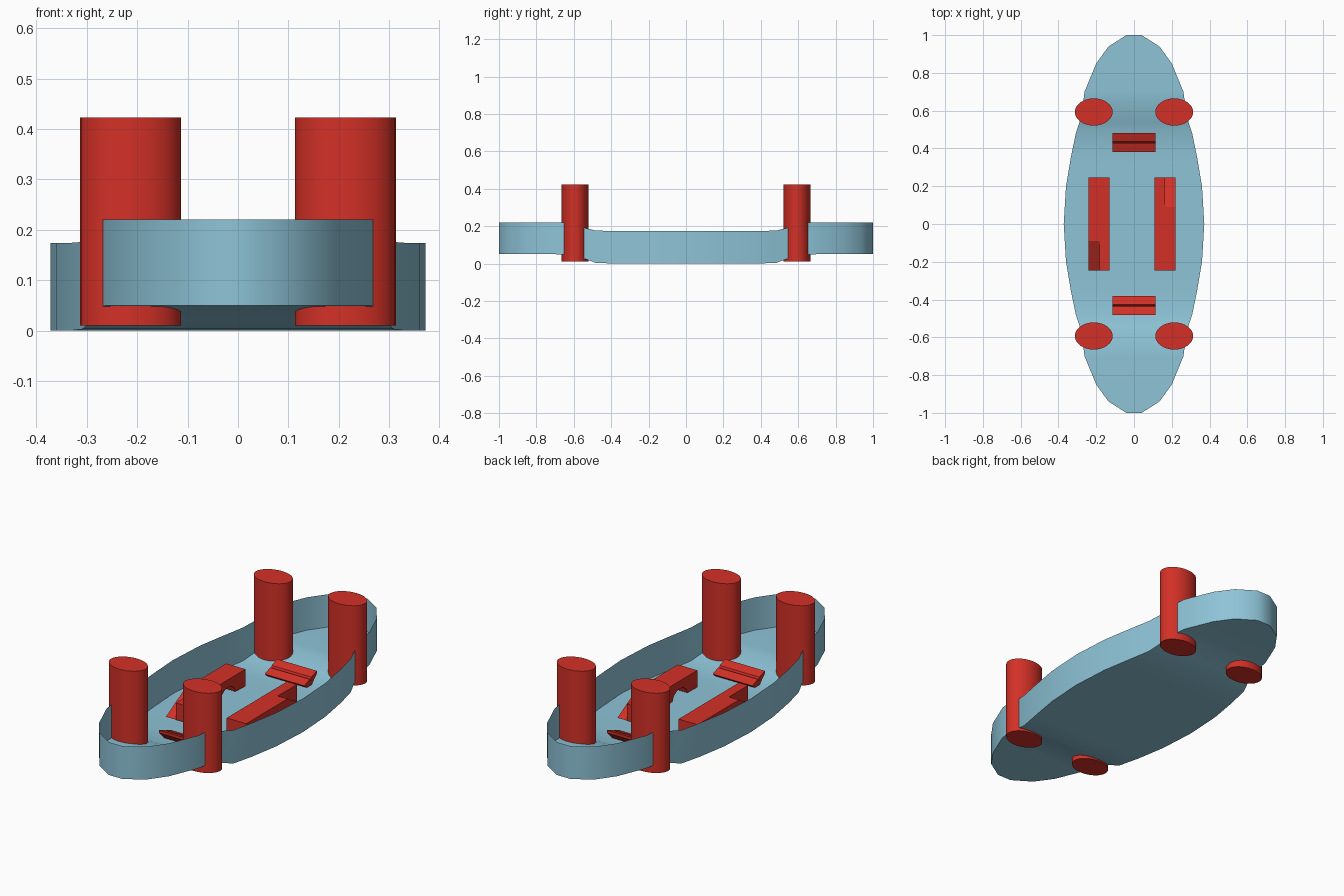
import bpy, bmesh, math
from mathutils import Matrix

if "Cube" in bpy.data.objects:
    bpy.data.objects.remove(bpy.data.objects["Cube"])


def material(name, color):
    m = bpy.data.materials.new(name)
    m.diffuse_color = color
    m.use_nodes = True
    m.node_tree.nodes["Principled BSDF"].inputs["Base Color"].default_value = m.diffuse_color
    return m


BLUE = material("hull_blue", (0.27, 0.55, 0.68, 1))
RED = material("fitting_red", (0.65, 0.03, 0.02, 1))


def finish(bm, name, mat, angle=None, recalc=True):
    if recalc:
        bmesh.ops.recalc_face_normals(bm, faces=bm.faces)
    me = bpy.data.meshes.new(name)
    bm.to_mesh(me)
    bm.free()
    me.materials.append(mat)
    ob = bpy.data.objects.new(name, me)
    bpy.context.collection.objects.link(ob)
    if angle:
        bpy.context.view_layer.objects.active = ob
        ob.select_set(True)
        bpy.ops.object.shade_smooth_by_angle(angle=math.radians(angle))
        ob.select_set(False)
    return ob


def extrude(bm, pts, vec):
    """Closed prism from a planar outline."""
    f = bm.faces.new([bm.verts.new(p) for p in pts])
    r = bmesh.ops.extrude_face_region(bm, geom=[f], use_keep_orig=True)
    vs = [g for g in r["geom"] if isinstance(g, bmesh.types.BMVert)]
    bmesh.ops.translate(bm, verts=vs, vec=vec)


def spin(bm, half_turn):
    if half_turn:
        bm.transform(Matrix.Rotation(math.pi, 4, "Z"))


# Hull: thin open tray, lofted along y (y, half width, bottom, rim)
half = [(1.0, .04, .05, .22), (.94, .135, .05, .22), (.85, .2, .05, .22),
        (.70, .262, .05, .22), (.65, .268, .048, .22), (.54, .288, .025, .19),
        (.48, .308, .003, .176), (.36, .333, 0, .174), (.2, .36, 0, .174)]
stations = [(-s[0],) + s[1:] for s in half] + [(0, .372, 0, .174)] + half[::-1]
bm = bmesh.new()
rows = []
for y, w, zb, zt in stations:
    rows.append([bm.verts.new(p) for p in
                 [(-w, y, zt), (-w, y, zb), (w, y, zb), (w, y, zt)]])
for a, b in zip(rows, rows[1:]):
    for i in range(3):
        bm.faces.new((a[i], b[i], b[i + 1], a[i + 1]))
for r in (rows[0], rows[-1]):
    bm.faces.new(r)
finish(bm, "hull", BLUE, 40)

# Four oval posts
for sx in (-1, 1):
    for sy in (-1, 1):
        bm = bmesh.new()
        bmesh.ops.create_cone(bm, cap_ends=True, segments=32, radius1=1,
                              radius2=1, depth=.413)
        bm.transform(Matrix.Translation((sx * .213, sy * .593, .2165))
                     @ Matrix.Diagonal((.1, .072, 1, 1)))
        finish(bm, "post", RED, 40)

# Side benches: inner half with an arched opening, outer half ramped at one end
arch = [(.105 + .06 * math.cos(t * math.pi / 6), .012 + .045 * math.sin(t * math.pi / 6))
        for t in range(7)]
inner = [(-.247, .01), (-.247, .097), (.247, .097), (.247, .01)] + arch
outer = [(-.247, .01), (-.09, .097), (.247, .097), (.247, .01)] + arch
for turn, x_mid, x_out, x_in in ((False, -.183, -.24, -.13), (True, -.165, -.22, -.108)):
    bm = bmesh.new()
    extrude(bm, [(x_mid, y, z) for y, z in inner], (x_in - x_mid, 0, 0))
    extrude(bm, [(x_out, y, z) for y, z in outer], (x_mid - x_out, 0, 0))
    spin(bm, turn)
    finish(bm, "side_bench", RED)

# End steps: slanted, grooved treads
tread = [(.38, .025), (.425, .042), (.432, .03), (.438, .048), (.482, .064),
         (.482, .05), (.44, .008), (.40, .008)]
for turn in (False, True):
    bm = bmesh.new()
    extrude(bm, [(-.114, y, z) for y, z in tread], (.228, 0, 0))
    spin(bm, turn)
    finish(bm, "end_step", RED)
